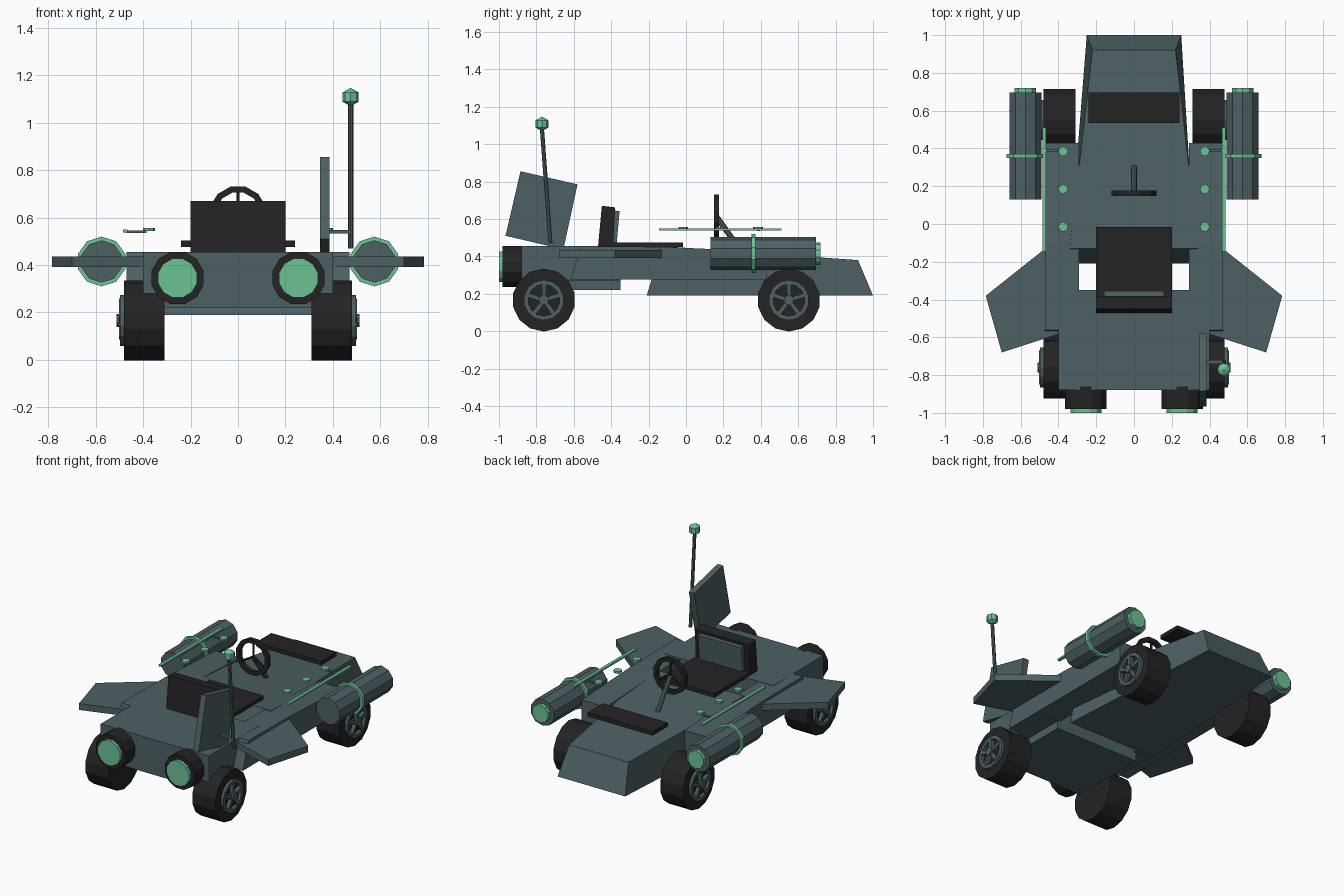
import bpy, bmesh, math
from mathutils import Vector, Matrix

if "Cube" in bpy.data.objects:
    bpy.data.objects.remove(bpy.data.objects["Cube"])


def material(name, rgb):
    m = bpy.data.materials.new(name)
    m.diffuse_color = (*rgb, 1)
    m.use_nodes = True
    m.node_tree.nodes["Principled BSDF"].inputs["Base Color"].default_value = m.diffuse_color
    return m


GREY = material("slate grey", (0.075, 0.118, 0.126))
BLACK = material("soft black", (0.017, 0.017, 0.017))
GREEN = material("mint green", (0.150, 0.54, 0.30))


def finish(name, bm, mat):
    bmesh.ops.recalc_face_normals(bm, faces=bm.faces)
    me = bpy.data.meshes.new(name)
    bm.to_mesh(me)
    bm.free()
    me.materials.append(mat)
    ob = bpy.data.objects.new(name, me)
    bpy.context.collection.objects.link(ob)
    return ob


def loft(name, a, b, mat):
    """Solid between two matching outlines."""
    bm = bmesh.new()
    va = [bm.verts.new(p) for p in a]
    vb = [bm.verts.new(p) for p in b]
    n = len(va)
    bm.faces.new(va)
    bm.faces.new(vb[::-1])
    for i in range(n):
        j = (i + 1) % n
        bm.faces.new((va[i], vb[i], vb[j], va[j]))
    return finish(name, bm, mat)


def box(name, x, y, z, mat):
    base = [(x[0], y[0]), (x[1], y[0]), (x[1], y[1]), (x[0], y[1])]
    return loft(name, [(*p, z[0]) for p in base], [(*p, z[1]) for p in base], mat)


def side_slab(name, x0, x1, outline, mat):
    """Outline given in y, z and extruded along x."""
    return loft(name, [(x0, *p) for p in outline], [(x1, *p) for p in outline], mat)


def tube(name, p, q, r, mat, sides=10, turn=0.0):
    """Closed cylinder from p to q."""
    p, q = Vector(p), Vector(q)
    d = q - p
    bm = bmesh.new()
    mtx = (Matrix.Translation((p + q) / 2) @ d.to_track_quat('Z', 'Y').to_matrix().to_4x4()
           @ Matrix.Rotation(turn, 4, 'Z'))
    bmesh.ops.create_cone(bm, cap_ends=True, segments=sides, radius1=r, radius2=r,
                          depth=d.length, matrix=mtx)
    return finish(name, bm, mat)


def ring(name, p, axis, r_in, r_out, width, mat, sides=12):
    """Square-section ring around an axis."""
    bm = bmesh.new()
    rot = Vector(axis).to_track_quat('Z', 'Y')
    rows = []
    for i in range(sides):
        a = 2 * math.pi * (i + 0.5) / sides
        rows.append([bm.verts.new(Vector(p) + rot @ Vector((r * math.cos(a), r * math.sin(a), h)))
                     for r, h in ((r_in, -width / 2), (r_out, -width / 2),
                                  (r_out, width / 2), (r_in, width / 2))])
    for i in range(sides):
        a, b = rows[i], rows[(i + 1) % sides]
        for k in range(4):
            bm.faces.new((a[k], a[(k + 1) % 4], b[(k + 1) % 4], b[k]))
    return finish(name, bm, mat)


# Nose: tapered wedge with a sloped tip
loft("nose_hull",
     [(-0.325, -0.21, 0.19), (0.325, -0.21, 0.19), (0.25, 1.0, 0.19), (-0.25, 1.0, 0.19)],
     [(-0.34, -0.13, 0.455), (0.34, -0.13, 0.455), (0.22, 0.92, 0.38), (-0.22, 0.92, 0.38)], GREY)

# Tail deck and the narrower belly under it
box("tail_deck", (-0.4, 0.4), (-0.88, -0.35), (0.27, 0.455), GREY)
box("tail_belly", (-0.31, 0.31), (-0.88, -0.35), (0.22, 0.275), GREY)

# Seat with a padded backrest
box("seat_cushion", (-0.2, 0.2), (-0.46, -0.015), (0.45, 0.475), BLACK)
side_slab("seat_back", -0.2, 0.2,
          [(-0.47, 0.455), (-0.45, 0.67), (-0.38, 0.662), (-0.39, 0.455)], BLACK)
side_slab("seat_back_pad", -0.16, 0.16,
          [(-0.395, 0.475), (-0.385, 0.645), (-0.355, 0.642), (-0.37, 0.475)], GREY)

# Dash pad
box("dash_pad", (-0.24, 0.24), (0.535, 0.695), (0.477, 0.504), BLACK)

# Steering wheel and column
ring("steering_wheel", (0, 0.163, 0.613), (0, 1, 0), 0.095, 0.122, 0.027, BLACK, 12)
tube("steering_column", (0, 0.165, 0.61), (0, 0.30, 0.42), 0.015, GREY, 8)
for k in range(3):
    a = math.radians(90 + 120 * k)
    tube("steering_spoke", (0, 0.163, 0.613),
         (0.1 * math.cos(a), 0.163, 0.613 + 0.1 * math.sin(a)), 0.007, BLACK, 6)

# Upright tail fin, on one side only
side_slab("tail_fin", 0.345, 0.385,
          [(-0.965, 0.51), (-0.885, 0.855), (-0.58, 0.785), (-0.655, 0.44), (-0.73, 0.455)], GREY)

# Antenna mast, bracket and bulb
tube("antenna_mast", (0.475, -0.725, 0.47), (0.475, -0.77, 1.08), 0.011, GREY, 8)
box("antenna_bracket", (0.38, 0.478), (-0.74, -0.72), (0.532, 0.548), GREY)
bm = bmesh.new()
bmesh.ops.create_uvsphere(bm, u_segments=8, v_segments=3, radius=0.039,
                          matrix=Matrix.Translation((0.475, -0.77, 1.108)))
finish("antenna_bulb", bm, GREEN)

for s in (-1, 1):
    # Side rails along the cockpit
    side_slab("side_rail", s * 0.29, s * 0.47,
              [(-0.62, 0.275), (-0.56, 0.455), (-0.10, 0.45), (0.43, 0.425), (0.43, 0.275)], GREY)

    # Flat swept wings
    wing = [(0.39, -0.13), (0.47, -0.13), (0.785, -0.38), (0.70, -0.68), (0.39, -0.58)]
    loft("wing", [(s * x, y, 0.392) for x, y in wing],
         [(s * x, y, 0.435) for x, y in wing], GREY)

    # Rear thrusters
    x = s * 0.255
    tube("thruster", (x, -0.98, 0.345), (x, -0.86, 0.345), 0.114, BLACK, 12, math.pi / 12)
    tube("thruster_glow", (x, -1.0, 0.345), (x, -0.97, 0.345), 0.085, GREEN, 12, math.pi / 12)

    # Side pods with a band and a glowing tip
    x = s * 0.575
    tube("side_pod", (x, 0.13, 0.415), (x, 0.695, 0.415), 0.089, GREY, 10)
    tube("side_pod_tip", (x, 0.69, 0.415), (x, 0.72, 0.415), 0.06, GREEN, 10)
    ring("side_pod_band", (x, 0.36, 0.415), (0, 1, 0), 0.082, 0.105, 0.022, GREEN, 10)

    # Light rods, their bracket, and small lamps
    box("light_rod", (s * 0.465, s * 0.485), (-0.145, 0.51), (0.538, 0.549), GREEN)
    box("rod_bracket", (s * 0.385, s * 0.47), (0.38, 0.395), (0.536, 0.545), GREY)
    for y in (-0.015, 0.185, 0.385):
        tube("lamp", (s * 0.375, y, 0.543), (s * 0.375, y, 0.557), 0.026, GREEN, 8)

    # Wheels with rim, hub and five spokes
    for y in (-0.76, 0.55):
        z = 0.166
        tube("tyre", (s * 0.31, y, z), (s * 0.48, y, z), 0.168, BLACK, 14)
        ring("rim", (s * 0.487, y, z), (1, 0, 0), 0.085, 0.108, 0.022, GREY, 14)
        tube("hub", (s * 0.47, y, z), (s * 0.512, y, z), 0.027, GREY, 10)
        for k in range(5):
            a = math.radians(90 + 72 * k)
            d = Vector((0, math.cos(a), math.sin(a)))
            t = Vector((0, -d.z, d.y)) * 0.011
            c = Vector((s * 0.478, y, z))
            quad = [c + d * 0.015 - t, c + d * 0.015 + t, c + d * 0.092 + t, c + d * 0.092 - t]
            loft("spoke", quad, [v + Vector((s * 0.024, 0, 0)) for v in quad], GREY)
